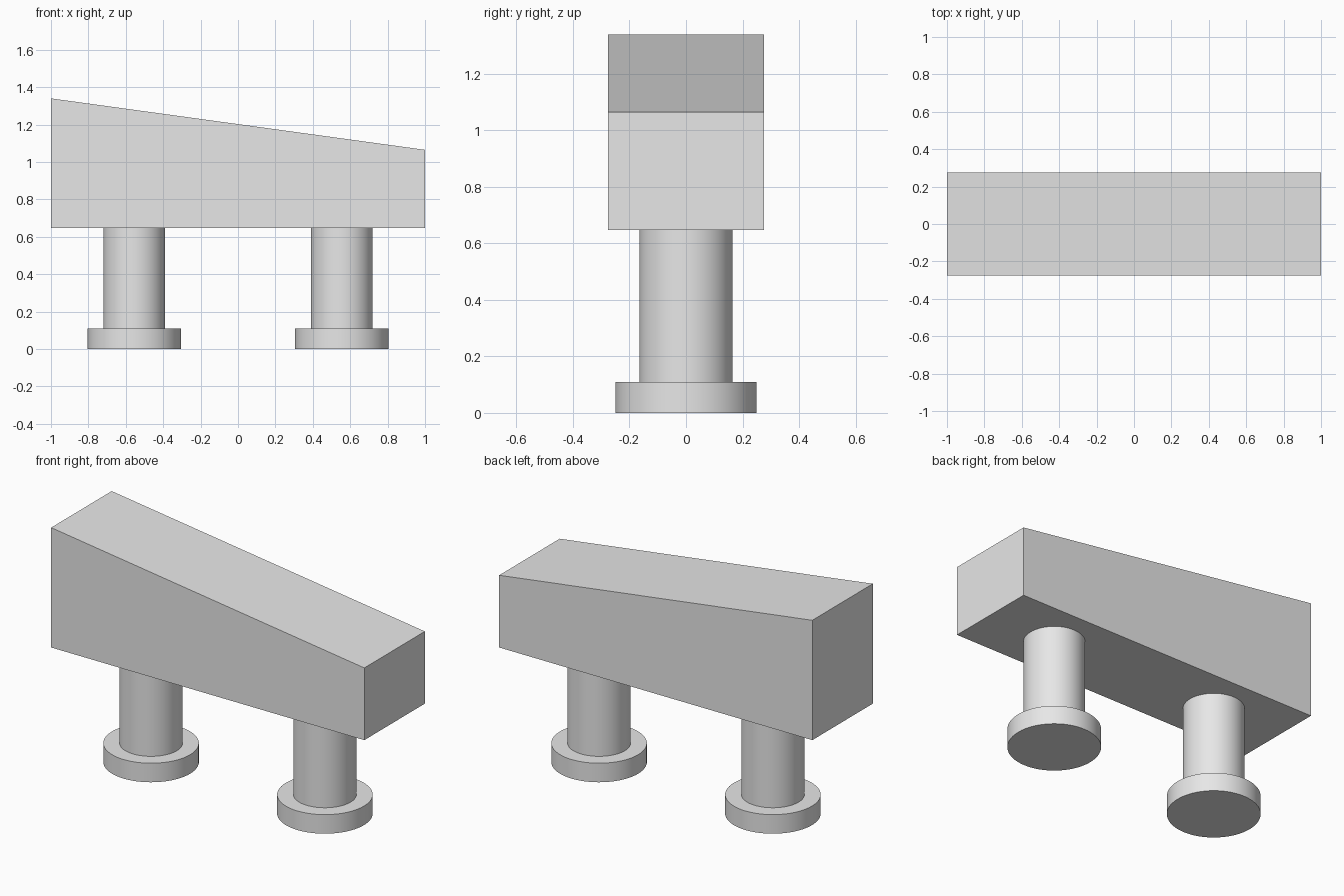
import bpy
import bmesh
import math

if "Cube" in bpy.data.objects:
    bpy.data.objects.remove(bpy.data.objects["Cube"], do_unlink=True)

grey = bpy.data.materials.new("light_grey")
grey.use_nodes = True
colour = (0.8, 0.8, 0.8, 1)
grey.diffuse_color = colour
grey.node_tree.nodes["Principled BSDF"].inputs["Base Color"].default_value = colour

FOOT_TOP = 0.11
BODY_BOTTOM = 0.648


def cylinder(name, x, radius, bottom, top):
    bpy.ops.mesh.primitive_cylinder_add(
        vertices=64, radius=radius, depth=top - bottom,
        location=(x, 0, (bottom + top) / 2))
    obj = bpy.context.object
    obj.name = name
    obj.data.materials.append(grey)
    bpy.ops.object.shade_smooth_by_angle(angle=math.radians(30))


# Wedge body: side profile extruded along y
half_depth = 0.276
profile = [(-1, BODY_BOTTOM), (1, BODY_BOTTOM), (1, 1.065), (-1, 1.34)]
bm = bmesh.new()
front = bm.faces.new([bm.verts.new((x, -half_depth, z)) for x, z in profile])
extruded = bmesh.ops.extrude_face_region(bm, geom=[front], use_keep_orig=True)
back_verts = [g for g in extruded["geom"] if isinstance(g, bmesh.types.BMVert)]
bmesh.ops.translate(bm, verts=back_verts, vec=(0, 2 * half_depth, 0))
bmesh.ops.recalc_face_normals(bm, faces=bm.faces)
mesh = bpy.data.meshes.new("sloped_body")
bm.to_mesh(mesh)
bm.free()
mesh.materials.append(grey)
bpy.context.collection.objects.link(bpy.data.objects.new("sloped_body", mesh))

# Round legs on wider feet
for side, x in (("right", -0.555), ("left", 0.555)):
    cylinder(side + "_foot", x, 0.25, 0, FOOT_TOP)
    cylinder(side + "_leg", x, 0.165, FOOT_TOP, BODY_BOTTOM)
